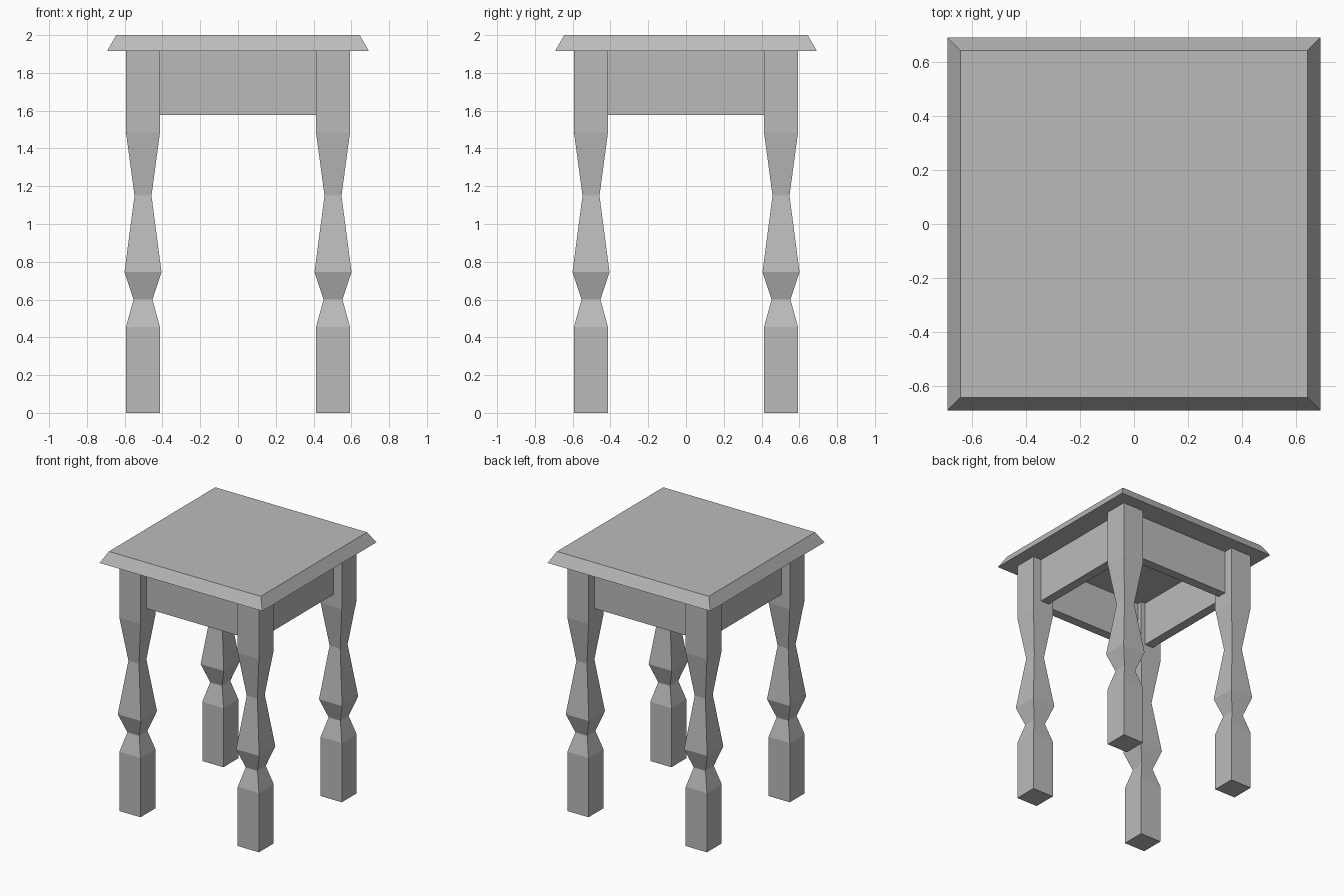
import bpy
import bmesh

if "Cube" in bpy.data.objects:
    bpy.data.objects.remove(bpy.data.objects["Cube"], do_unlink=True)

grey = bpy.data.materials.new("plain grey")
grey.use_nodes = True
grey.diffuse_color = (0.5, 0.5, 0.5, 1)
grey.node_tree.nodes["Principled BSDF"].inputs["Base Color"].default_value = (0.5, 0.5, 0.5, 1)


def square_loft(name, profile, x=0, y=0):
    """Stack square rings given as (height, half width) and cap both ends."""
    bm = bmesh.new()
    rings = []
    for z, h in profile:
        corners = ((-h, -h), (h, -h), (h, h), (-h, h))
        rings.append([bm.verts.new((x + a, y + b, z)) for a, b in corners])
    for low, high in zip(rings, rings[1:]):
        for i in range(4):
            j = (i + 1) % 4
            bm.faces.new((low[i], low[j], high[j], high[i]))
    bm.faces.new(rings[0][::-1])
    bm.faces.new(rings[-1])
    return finish(name, bm)


def box(name, low, high):
    bm = bmesh.new()
    bmesh.ops.create_cube(bm, size=1)
    for v in bm.verts:
        v.co = [high[i] if v.co[i] > 0 else low[i] for i in range(3)]
    return finish(name, bm)


def finish(name, bm):
    mesh = bpy.data.meshes.new(name)
    bm.to_mesh(mesh)
    bm.free()
    mesh.materials.append(grey)
    obj = bpy.data.objects.new(name, mesh)
    bpy.context.collection.objects.link(obj)
    return obj


# Table top with sloping edges
TOP_BOTTOM = 1.917
square_loft("table_top", [(TOP_BOTTOM, 0.692), (2, 0.645)])

# Four square legs with pinched waists
LEG = 0.503
leg_profile = [(0, 0.09), (0.455, 0.09), (0.6, 0.05), (0.745, 0.098),
               (1.15, 0.045), (1.485, 0.09), (TOP_BOTTOM, 0.09)]
for side, sx in (("right", -1), ("left", 1)):
    for end, sy in (("front", -1), ("back", 1)):
        square_loft(f"{end}_{side}_leg", leg_profile, sx * LEG, sy * LEG)

# Apron boards set back between the legs
APRON_BOTTOM, INNER, OUTER, REACH = 1.577, 0.45, 0.522, 0.42
for name, s in (("front", -1), ("back", 1)):
    a, b = sorted((s * INNER, s * OUTER))
    box(f"{name}_apron", (-REACH, a, APRON_BOTTOM), (REACH, b, TOP_BOTTOM))
for name, s in (("right", -1), ("left", 1)):
    a, b = sorted((s * INNER, s * OUTER))
    box(f"{name}_apron", (a, -REACH, APRON_BOTTOM), (b, REACH, TOP_BOTTOM))
